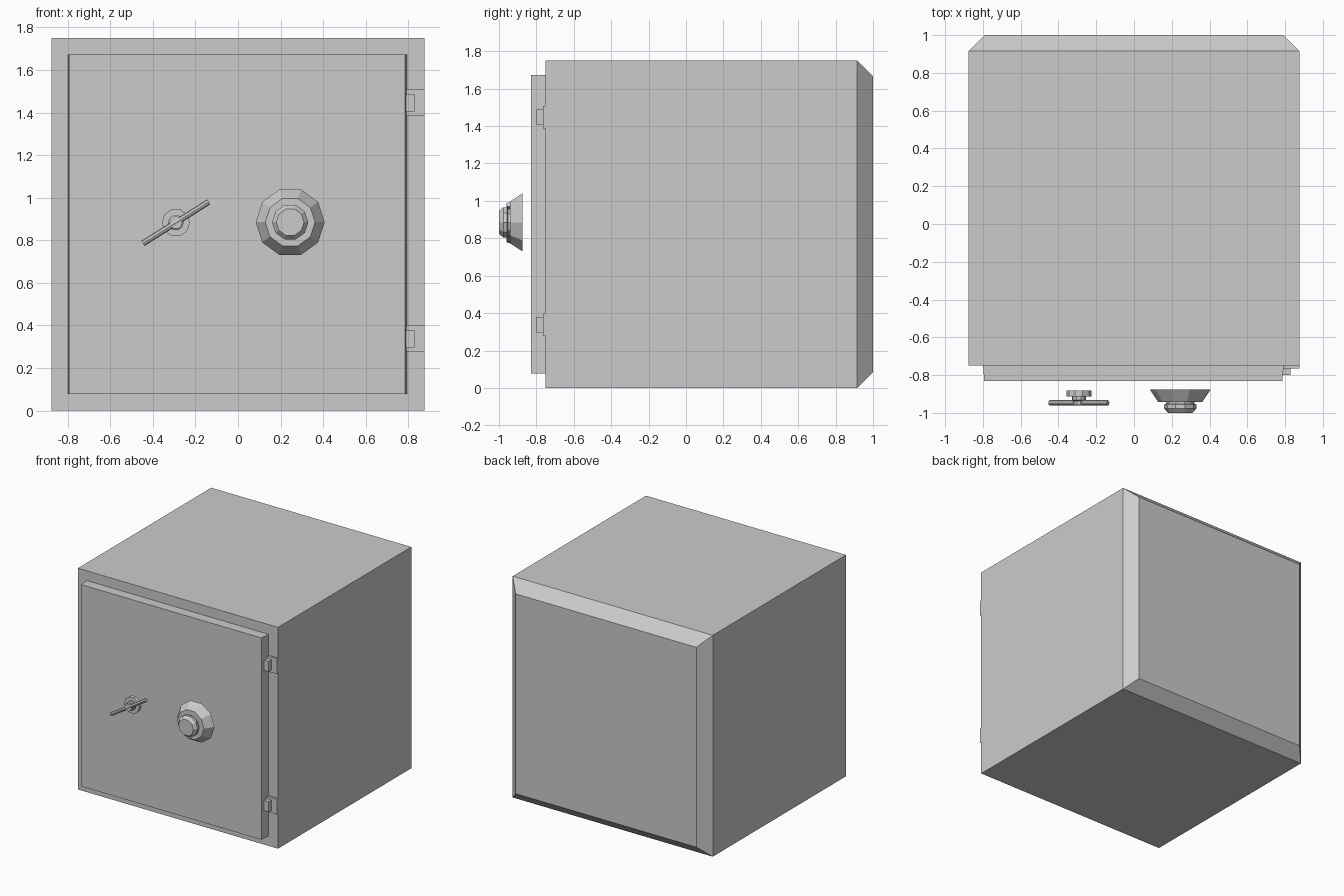
import bpy, bmesh, math
from mathutils import Matrix

if "Cube" in bpy.data.objects:
    bpy.data.objects.remove(bpy.data.objects["Cube"])


def make(name, bm):
    bmesh.ops.recalc_face_normals(bm, faces=bm.faces)
    mesh = bpy.data.meshes.new(name)
    bm.to_mesh(mesh)
    bm.free()
    obj = bpy.data.objects.new(name, mesh)
    bpy.context.collection.objects.link(obj)
    return obj


def slab(name, *sections):
    """Rectangular sections (y, x0, x1, z0, z1) joined from front to back."""
    bm = bmesh.new()
    rings = [[bm.verts.new(p) for p in ((x0, y, z0), (x1, y, z0), (x1, y, z1), (x0, y, z1))]
             for y, x0, x1, z0, z1 in sections]
    bm.faces.new(rings[0])
    bm.faces.new(rings[-1])
    for a, b in zip(rings, rings[1:]):
        for i in range(4):
            j = (i + 1) % 4
            bm.faces.new((a[i], a[j], b[j], b[i]))
    return make(name, bm)


def turned(name, x, z, profile, sides=10):
    """Closed (radius, y) profile turned around an axis along y."""
    bm = bmesh.new()
    rings = [[bm.verts.new((x + r * math.cos(i * math.tau / sides), y,
                            z + r * math.sin(i * math.tau / sides)))
              for i in range(sides)] for r, y in profile]
    bm.faces.new(rings[0])
    bm.faces.new(rings[-1])
    for a, b in zip(rings, rings[1:]):
        for i in range(sides):
            j = (i + 1) % sides
            bm.faces.new((a[i], a[j], b[j], b[i]))
    return make(name, bm)


# Body with bevelled back edges
W, H, C = 0.875, 1.75, 0.085
slab("safe_body", (-0.75, -W, W, 0, H), (1 - C, -W, W, 0, H),
     (1, -W + C, W - C, C, H - C))

# Door
slab("door", (-0.83, -0.793, 0.785, 0.078, 1.673), (-0.75, -0.799, 0.793, 0.078, 1.673))

# Hinges: flat plate and raised knuckle
for label, z in (("lower", 0.338), ("upper", 1.447)):
    for part, y0, y1, x0, x1, h in (("plate", -0.765, -0.75, 0.786, 0.875, 0.061),
                                    ("knuckle", -0.80, -0.765, 0.786, 0.829, 0.041)):
        slab(f"{label}_hinge_{part}", (y0, x0, x1, z - h, z + h), (y1, x0, x1, z - h, z + h))

# Combination dial
turned("combination_dial", 0.245, 0.885,
       [(0.162, -0.875), (0.117, -0.942), (0.075, -0.942), (0.075, -0.952),
        (0.085, -0.956), (0.085, -0.977), (0.065, -1.0)])

# Handle base and hub
hx, hz = -0.292, 0.883
turned("handle_base", hx, hz,
       [(0.066, -0.882), (0.066, -0.912), (0.037, -0.912), (0.037, -0.932),
        (0.03, -0.936), (0.03, -0.958)])

# Tilted handle bar
bm = bmesh.new()
bmesh.ops.create_cone(bm, cap_ends=True, segments=8, radius1=0.014, radius2=0.014, depth=0.365,
                      matrix=Matrix.Translation((hx, -0.947, hz))
                      @ Matrix.Rotation(math.radians(90 - 32.3), 4, 'Y'))
make("handle_bar", bm)
